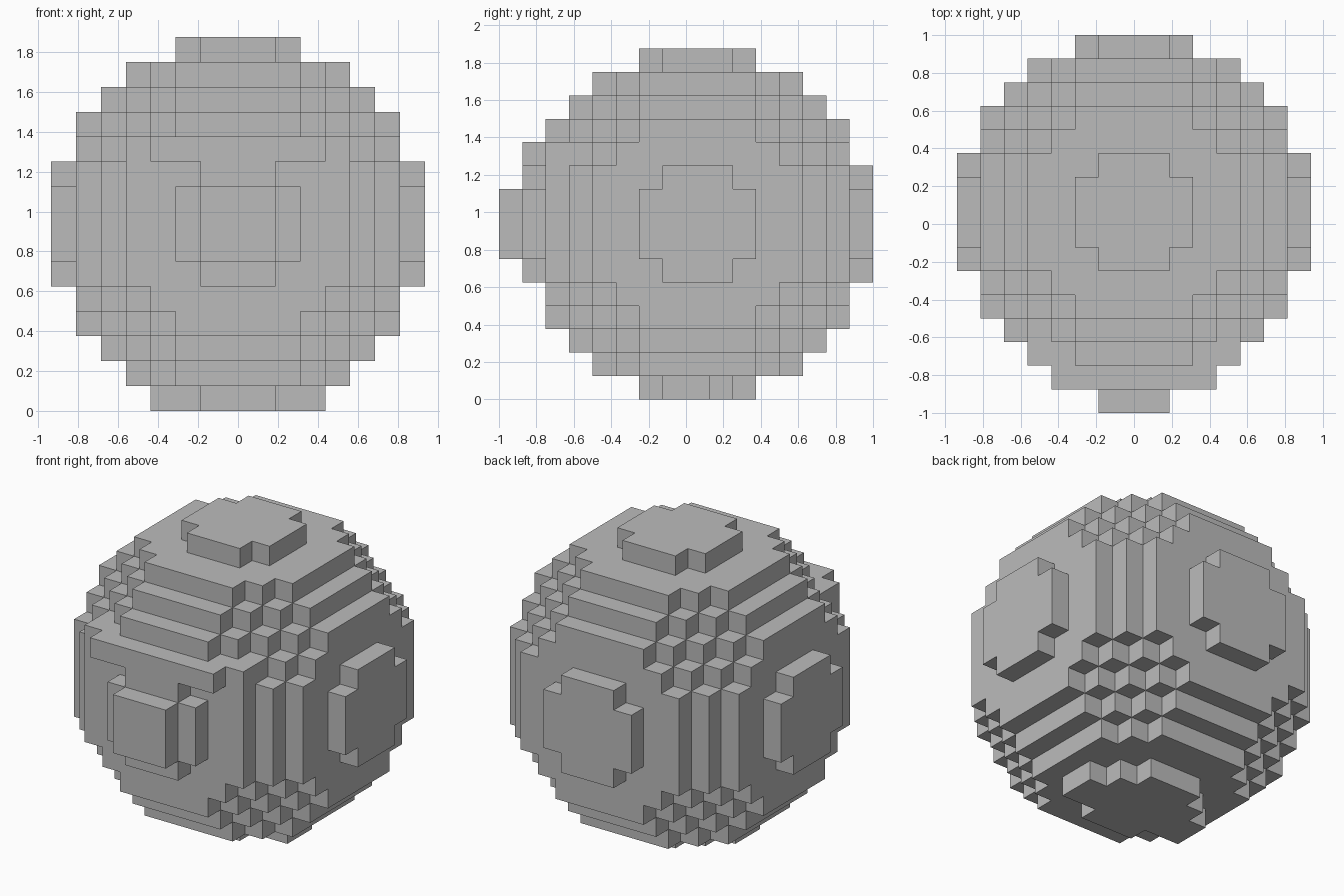
import bpy
import bmesh
from itertools import product
from mathutils import Vector

cube = bpy.data.objects.get("Cube")
if cube:
    bpy.data.objects.remove(cube, do_unlink=True)

UNIT = 0.125                            # edge of one block
CENTRE = Vector((0, 0.0625, 0.9375))    # centre of the middle block

grey = bpy.data.materials.new("plain grey")
grey.use_nodes = True
grey.diffuse_color = (0.5, 0.5, 0.5, 1)
grey.node_tree.nodes["Principled BSDF"].inputs["Base Color"].default_value = (0.5, 0.5, 0.5, 1)


def box(xs, ys, zs):
    """Set of blocks filling inclusive index ranges."""
    return set(product(*(range(a, b + 1) for a, b in (xs, ys, zs))))


def build_blocks(name, blocks):
    """Outer skin of a set of blocks, with flush faces merged."""
    bm = bmesh.new()
    for block in blocks:
        middle = Vector(block)
        for axis, sign in product(range(3), (-1, 1)):
            normal = Vector((0, 0, 0))
            normal[axis] = sign
            if tuple(int(c) for c in middle + normal) in blocks:
                continue
            u = Vector((0, 0, 0))
            u[(axis + 1) % 3] = 0.5
            v = normal.cross(u)
            face_mid = middle + normal / 2
            corners = [face_mid + a * u + b * v for a, b in ((-1, -1), (1, -1), (1, 1), (-1, 1))]
            bm.faces.new([bm.verts.new(CENTRE + c * UNIT) for c in corners])
    bmesh.ops.remove_doubles(bm, verts=bm.verts, dist=0.001)
    bmesh.ops.dissolve_limit(bm, angle_limit=0.01, verts=bm.verts, edges=bm.edges)
    mesh = bpy.data.meshes.new(name)
    bm.to_mesh(mesh)
    bm.free()
    mesh.materials.append(grey)
    obj = bpy.data.objects.new(name, mesh)
    bpy.context.collection.objects.link(obj)


# Stepped ball
ball = {b for b in box((-7, 7), (-7, 7), (-7, 7)) if Vector(b).length <= 7.5}

# Brow ledge across the front, with its wider backing row
brow = box((-3, 3), (-7, -7), (3, 3)) | box((-4, 4), (-6, -6), (3, 3))

# Square nose on the front cap
nose = box((-1, 1), (-8, -8), (-1, 1))

build_blocks("ball", ball)
build_blocks("brow", brow - ball)
build_blocks("nose", nose)

# Small feet widening the bottom cap
for side, x in (("left", 3), ("right", -3)):
    build_blocks(side + "_foot", box((x, x), (-1, 0), (-7, -7)))
